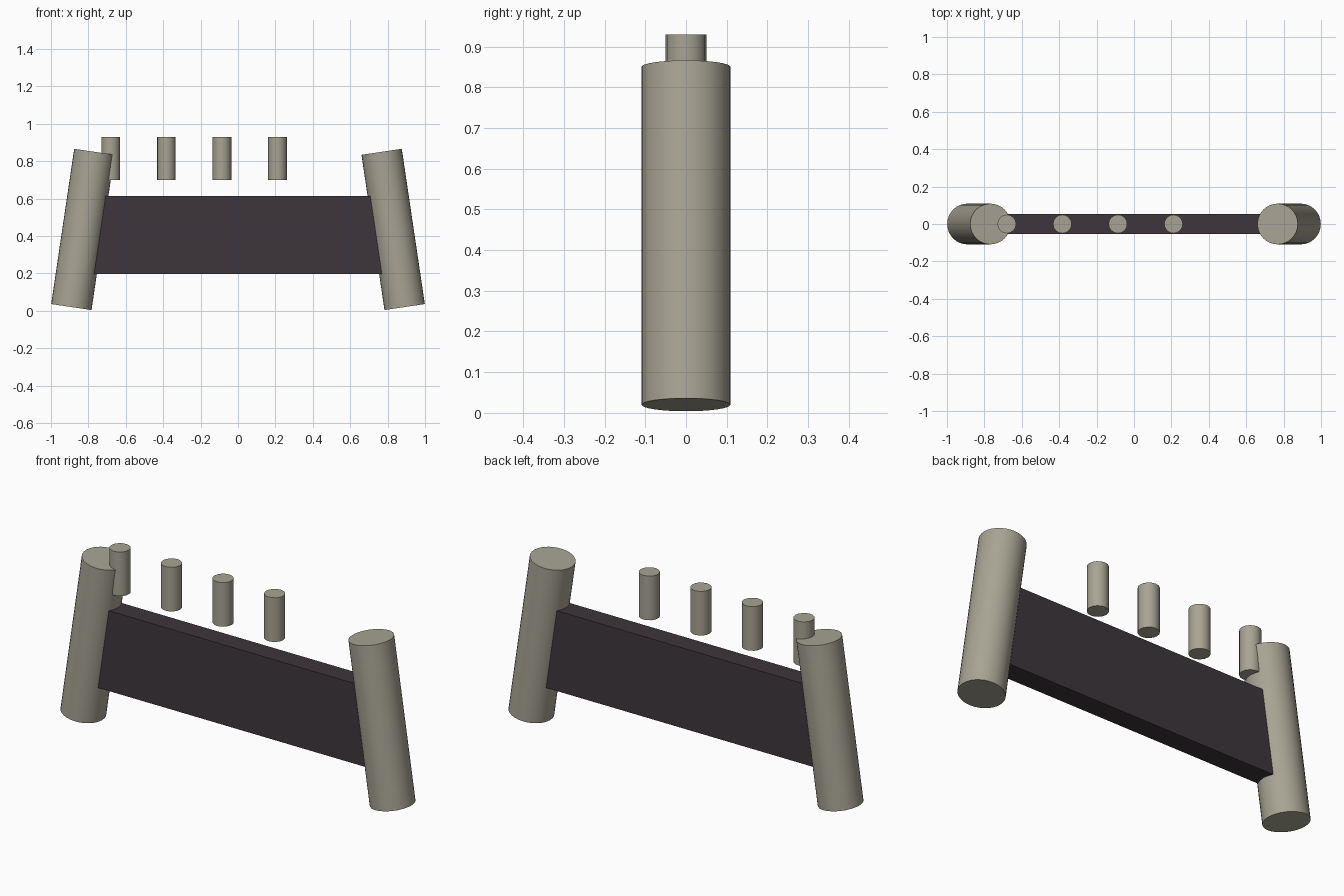
import bpy
import math
from mathutils import Vector

cube = bpy.data.objects.get("Cube")
if cube:
    bpy.data.objects.remove(cube, do_unlink=True)


def make_material(name, colour):
    mat = bpy.data.materials.new(name)
    mat.use_nodes = True
    mat.diffuse_color = (*colour, 1)
    mat.node_tree.nodes["Principled BSDF"].inputs["Base Color"].default_value = (*colour, 1)
    return mat


pale = make_material("pale_grey_wood", (0.39, 0.37, 0.295))
dark = make_material("dark_plum_panel", (0.048, 0.037, 0.045))


def rod(name, start, end, radius, sides):
    """Capped smooth cylinder between two points."""
    start, end = Vector(start), Vector(end)
    axis = end - start
    bpy.ops.mesh.primitive_cylinder_add(
        vertices=sides, radius=radius, depth=axis.length, location=(start + end) / 2,
        rotation=axis.to_track_quat('Z', 'Y').to_euler())
    obj = bpy.context.object
    obj.name = name
    obj.data.materials.append(pale)
    bpy.ops.object.shade_smooth_by_angle(angle=math.radians(35))
    return obj


# Leaning end posts
for side, name in ((-1, "right_post"), (1, "left_post")):
    rod(name, (side * 0.891, 0, 0.02), (side * 0.768, 0, 0.85), 0.109, 32)

# Panel between the posts
bpy.ops.mesh.primitive_cube_add(size=1, location=(0, 0, 0.405))
panel = bpy.context.object
panel.name = "panel"
panel.scale = (1.6, 0.106, 0.418)
bpy.ops.object.transform_apply(location=False, rotation=False, scale=True)
panel.data.materials.append(dark)

# Row of upright pegs
for i in range(4):
    x = -0.68 + i * 0.297
    rod(f"peg_{i + 1}", (x, 0, 0.70), (x, 0, 0.93), 0.05, 16)
